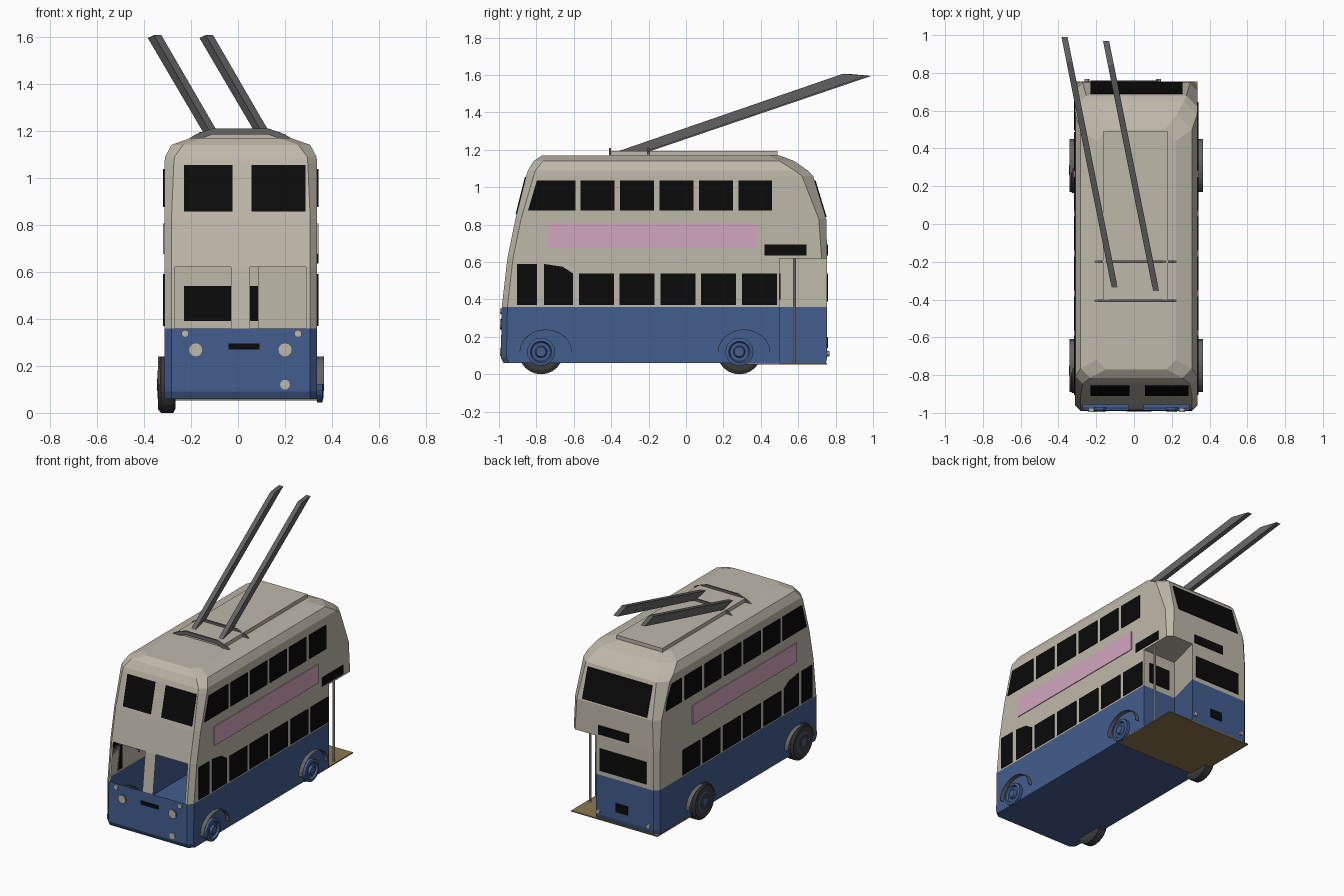
import bpy, bmesh, math
from mathutils import Vector

if "Cube" in bpy.data.objects:
    bpy.data.objects.remove(bpy.data.objects["Cube"], do_unlink=True)


def material(name, rgb):
    m = bpy.data.materials.new(name)
    m.use_nodes = True
    m.diffuse_color = (*rgb, 1)
    bsdf = m.node_tree.nodes["Principled BSDF"]
    bsdf.inputs["Base Color"].default_value = (*rgb, 1)
    bsdf.inputs["Roughness"].default_value = 0.8
    return m


CREAM = material("cream paint", (.52, .48, .40))
BLUE = material("blue paint", (.055, .11, .27))
BLACK = material("black glass", (.003, .003, .003))
PINK = material("pink panel", (.65, .38, .52))
GREY = material("grey metal", (.13, .13, .13))
RUBBER = material("dark rubber", (.045, .045, .045))
BROWN = material("brown platform", (.27, .18, .08))


def loft(name, rings, mats, caps=(True, True), rule=None, skip=None):
    """Skin a list of point rings; rule picks the material, skip drops faces."""
    bm = bmesh.new()
    rows = [[bm.verts.new(p) for p in ring] for ring in rings]
    n = len(rows[0])
    for a, b in zip(rows, rows[1:]):
        for i in range(n):
            j = (i + 1) % n
            bm.faces.new((a[i], a[j], b[j], b[i]))
    for use, row in zip(caps, (rows[0], rows[-1])):
        if use:
            bm.faces.new(row)
    bmesh.ops.recalc_face_normals(bm, faces=bm.faces)
    if skip:
        gone = [f for f in bm.faces if skip(f.calc_center_median())]
        bmesh.ops.delete(bm, geom=gone, context='FACES')
    if rule:
        for f in bm.faces:
            f.material_index = rule(f.calc_center_median())
    me = bpy.data.meshes.new(name)
    bm.to_mesh(me)
    bm.free()
    for m in mats:
        me.materials.append(m)
    ob = bpy.data.objects.new(name, me)
    bpy.context.collection.objects.link(ob)
    return ob


def slab(name, pts, depth, mat):
    """Extrude a flat outline by a vector."""
    d = Vector(depth)
    return loft(name, [pts, [Vector(p) + d for p in pts]], [mat])


def box(name, lo, hi, mat):
    (a, b, c), (d, e, f) = lo, hi
    return slab(name, [(a, b, c), (d, b, c), (d, e, c), (a, e, c)], (0, 0, f - c), mat)


def lathe(name, centre, axis, profile, mat, sides=20):
    """Revolve (radius, distance) pairs around an axis."""
    axis = Vector(axis)
    up = Vector((0, 1, 0)) if axis.z else Vector((0, 0, 1))
    side = axis.cross(up)
    turns = [math.tau * k / sides for k in range(sides)]
    rings = [[Vector(centre) + axis * h + (up * math.cos(t) + side * math.sin(t)) * r
              for t in turns] for r, h in profile]
    return loft(name, rings, [mat])


# Body shape: height, front y, back y, half width, front and rear corner cuts
MID, HALF = .012, .325
LEFT_X, RIGHT_X = MID - HALF, MID + HALF
NOTCH_Y, NOTCH_X = .5, .085
SILL, DECK = .36, .62
LOWER = [(.06, -.975, .748, HALF, .03, .03), (.09, -.99, .755, HALF, .03, .03),
         (SILL, -.985, .755, HALF, .03, .03), (DECK, -.955, .755, HALF, .03, .03)]
UPPER = [LOWER[-1], (.83, -.912, .75, HALF, .03, .04), (1.06, -.855, .68, HALF, .04, .06),
         (1.09, -.845, .65, .322, .04, .07), (1.14, -.815, .58, .295, .05, .08),
         (1.17, -.77, .5, .21, .05, .06)]


def end_y(z, col):
    """Front (col 1) or back (col 2) wall position at a height."""
    levels = LOWER + UPPER[1:]
    for a, b in zip(levels, levels[1:]):
        if a[0] <= z <= b[0]:
            return a[col] + (b[col] - a[col]) * (z - a[0]) / (b[0] - a[0])


def lower_ring(z, f, b, w, c, d):
    l, r = MID - w, MID + w
    front = [(x, f) for x in (l + c, -.27, -.03, .05, .29, r - c)]
    rest = [(r, f + c), (r, NOTCH_Y), (NOTCH_X, NOTCH_Y), (.15, b), (l + d, b), (l, b - d)]
    return [(x, y, z) for x, y in [(l, f + c)] + front + rest]


def upper_ring(z, f, b, w, c, d):
    l, r = MID - w, MID + w
    return [(l, f + c, z), (l + c, f, z), (r - c, f, z), (r, f + c, z),
            (r, b - d, z), (r - d, b, z), (l + d, b, z), (l, b - d, z)]


def cab_opening(p):
    return p.y < -.9 and p.z > SILL and (-.27 < p.x < -.03 or .05 < p.x < .29)


loft("lower_body", [lower_ring(*v) for v in LOWER], [BLUE, CREAM], (True, False),
     lambda p: int(p.z > SILL), cab_opening)
loft("upper_body", [upper_ring(*v) for v in UPPER], [CREAM])
box("roof_panel", (-.165, -.4, 1.16), (.18, .49, 1.195), CREAM)

# Rear platform and its grab pole
box("rear_platform", (LEFT_X, .24, .052), (RIGHT_X, .755, .059), BROWN)
lathe("platform_pole", (.315, .58, .055), (0, 0, 1), [(.008, 0), (.008, DECK - .055)], CREAM, 8)


# Side windows and panels
def rect(a, b, lo, hi):
    return [(a, lo), (b, lo), (b, hi), (a, hi)]


side_windows = [rect(-.904, -.797, .37, .59),
                [(-.76, .37), (-.605, .37), (-.605, .54), (-.66, .575), (-.76, .59)],
                [(-.845, .875), (-.59, .875), (-.59, 1.037), (-.797, 1.037)]]
for i in range(5):
    u, v = -.563 + .211 * i, -.573 + .218 * i
    side_windows += [rect(u, u + .18, .875, 1.037), rect(v, v + .187, .37, .54)]
rear_curve = [(.495, .875), (.665, .875), (.65, .95), (.6, 1.037), (.495, 1.037)]
for side, x, out in (("left", RIGHT_X, .005), ("right", LEFT_X, -.005)):
    extra = rect(.42, .645, .635, .695) if side == "left" else rear_curve
    for k, outline in enumerate(side_windows + [extra]):
        slab(f"{side}_window_{k}", [(x, y, z) for y, z in outline], (out, 0, 0), BLACK)
    slab(f"{side}_advert", [(x, y, z) for y, z in rect(-.74, .38, .675, .805)], (out, 0, 0), PINK)


# Front and rear windows follow the slope of the end walls
def end_plate(name, col, a, b, lo, hi):
    out = -.005 if col == 1 else .005
    slab(name, [(x, end_y(z, col) - out / 2, z) for x, z in rect(a, b, lo, hi)],
         (0, out * 1.6, 0), BLACK)


end_plate("front_window_a", 1, -.23, -.023, .857, 1.055)
end_plate("front_window_b", 1, .058, .288, .857, 1.055)
end_plate("front_grille", 1, -.04, .092, .27, .295)
end_plate("rear_upper_window", 2, -.23, .257, .84, 1.035)
end_plate("rear_sign", 2, -.1, .13, .635, .695)
end_plate("rear_lower_window", 2, -.23, .12, .39, .54)
end_plate("rear_number_plate", 2, -.09, 0, .14, .2)
slab("bulkhead_window", [(x, NOTCH_Y, z) for x, z in rect(.13, .29, .4, .54)], (0, .005, 0), BLACK)

# Lamps
for x, z, r in ((-.18, .268, .028), (.2, .268, .028), (.2, .12, .021),
                (-.225, .337, .016), (.255, .337, .016)):
    lathe("front_lamp", (x, -.975, z), (0, -1, 0), [(r, 0), (r, .02)], CREAM, 12)
    if r > .025:
        lathe("lamp_housing", (x, -.97, z), (0, -1, 0), [(r + .003, 0), (r + .003, .02)], BLUE, 12)
for x in (-.25, .13):
    lathe("rear_lamp", (x, .75, .11), (0, 1, 0), [(.014, 0), (.014, .018)], CREAM, 10)

# Wheels: hubs and thin arches on both sides, tyres on the right
HUB = [(.075, 0), (.075, .022), (.057, .026), (.05, .012), (.032, .012), (.026, .028), (.01, .028)]
for y in (-.775, .285):
    lathe("tyre", (-.265, y, .12), (-1, 0, 0), [(.1, 0), (.12, .01), (.12, .062), (.105, .075),
                                               (.07, .075)], RUBBER, 24)
    lathe("right_hub", (-.316, y, .12), (-1, 0, 0), HUB, BLUE)
    lathe("left_hub", (RIGHT_X, y, .12), (1, 0, 0), HUB, BLUE)
    for x, out in ((RIGHT_X, .028), (LEFT_X, -.028)):
        turns = [math.pi * k / 12 for k in range(13)]
        arc = [(x, y + .025 + s * math.cos(t), .12 + (s - .02) * math.sin(t))
               for s, ts in ((.14, turns), (.137, turns[::-1])) for t in ts]
        slab("wheel_arch", arc, (out, 0, 0), GREY)

# Roof gantry bars
arch = [(-.25, 1.14), (-.18, 1.185), (-.11, 1.21), (.13, 1.21), (.2, 1.185), (.27, 1.14)]
for y in (-.412, -.206):
    outline = arch + [(x * .97, z - .025) for x, z in arch[::-1]]
    slab("gantry_bar", [(x, y, z) for x, z in outline], (0, .012, 0), GREY)

# Trolley poles: slanted bars cut level at both ends
for x, y in ((-.1, -.35), (.12, -.37)):
    ends = []
    for dy, length, z, drop in ((0, .15, 1.19, 0), (1.21, .13, 1.607, .012)):
        ends.append([(x - .2 * (dy + s) + w, y + dy + s, z - (drop if s else 0))
                     for s, w in ((0, -.016), (0, .016), (length, .016), (length, -.016))])
    ends[1] = [(p[0], min(p[1], 1), p[2]) for p in ends[1]]
    loft("trolley_pole", ends, [GREY])
